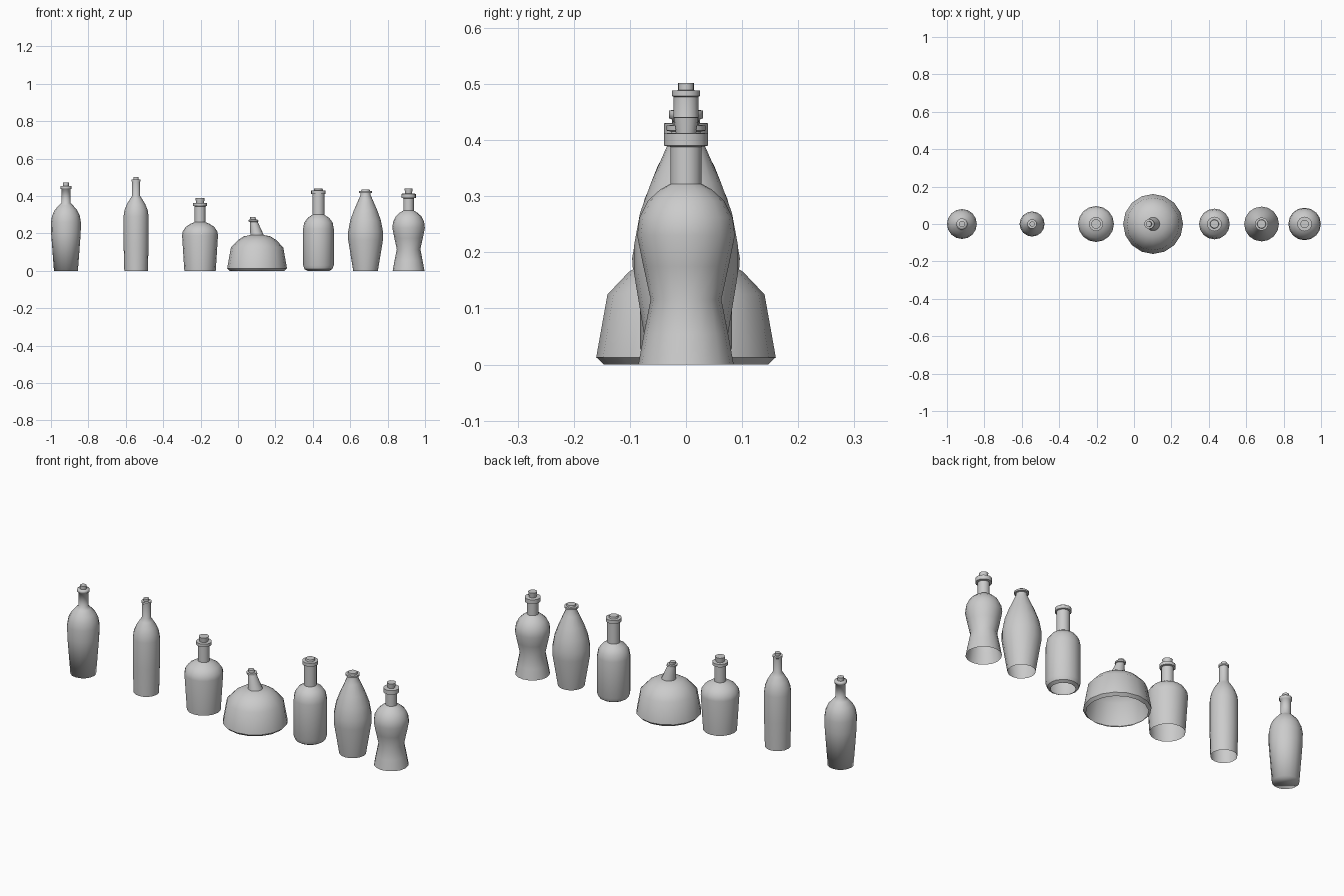
import bpy, bmesh, math

SIDES = 16
glass = bpy.data.materials.new("plain_grey")
glass.diffuse_color = (0.6, 0.6, 0.6, 1)


def lathe(name, x, profile, base=False, top=False, lean=None, angle=35):
    """Spin (radius, height) points round z; lean = (start height, shift per unit height)."""
    bm = bmesh.new()
    rings = []
    for r, z in profile:
        cx = x + (max(0, z - lean[0]) * lean[1] if lean else 0)
        ring = []
        for i in range(SIDES):
            a = 2 * math.pi * i / SIDES
            ring.append(bm.verts.new((cx + r * math.cos(a), r * math.sin(a), z)))
        rings.append(ring)
    for low, high in zip(rings, rings[1:]):
        for i in range(SIDES):
            j = (i + 1) % SIDES
            bm.faces.new((low[i], low[j], high[j], high[i]))
    if base:
        bm.faces.new(rings[0][::-1])
    if top:
        bm.faces.new(rings[-1])
    for f in bm.faces:
        f.smooth = True
    mesh = bpy.data.meshes.new(name)
    bm.to_mesh(mesh)
    bm.free()
    mesh.set_sharp_from_angle(angle=math.radians(angle))
    mesh.materials.append(glass)
    ob = bpy.data.objects.new(name, mesh)
    bpy.context.collection.objects.link(ob)
    return ob


def bottle(name, x, body, neck, lip, stopper, **kw):
    """body: points; neck: (radius, top); lip: (radius, top); stopper: (low r, high r, top)."""
    nr, nz = neck
    lr, lz = lip
    s0, s1, sz = stopper
    lean = kw.get("lean")
    lathe(name, x, body + [(nr, nz), (lr, nz + 0.002), (lr, lz), (s0, lz + 0.001)], **kw)
    lathe(name + "_stopper", x, [(s0, lz), (s1, sz)], top=True, lean=lean)


# tapered bottle with a solid, softly shaded base
bottle("tapered_bottle", -0.92,
       [(0.064, 0), (0.079, 0.20), (0.080, 0.26), (0.074, 0.295), (0.060, 0.325),
        (0.038, 0.35), (0.025, 0.362)],
       (0.025, 0.437), (0.030, 0.453), (0.016, 0.016, 0.472), base=True, angle=89)

# tall slim bottle
bottle("slim_bottle", -0.545,
       [(0.063, 0), (0.067, 0.15), (0.067, 0.29), (0.062, 0.325), (0.050, 0.355),
        (0.033, 0.383), (0.022, 0.40)],
       (0.022, 0.477), (0.025, 0.488), (0.014, 0.014, 0.502))

# wide squat bottle
bottle("squat_bottle", -0.203,
       [(0.084, 0), (0.096, 0.19), (0.092, 0.212), (0.076, 0.235), (0.050, 0.252),
        (0.029, 0.26)],
       (0.029, 0.345), (0.038, 0.363), (0.021, 0.025, 0.39))

# broad dome flask with a leaning neck
bottle("dome_flask", 0.102,
       [(0.146, 0), (0.160, 0.013), (0.140, 0.125), (0.102, 0.165), (0.070, 0.185),
        (0.036, 0.191)],
       (0.021, 0.262), (0.026, 0.273), (0.015, 0.015, 0.287), lean=(0.191, -0.25))

# straight bottle with a chamfered foot
bottle("straight_bottle", 0.43,
       [(0.058, 0), (0.074, 0.009), (0.082, 0.03), (0.082, 0.225), (0.076, 0.258),
        (0.058, 0.283), (0.032, 0.30)],
       (0.032, 0.41), (0.039, 0.43), (0.024, 0.022, 0.441))

# spindle bottle
bottle("spindle_bottle", 0.682,
       [(0.066, 0), (0.093, 0.165), (0.093, 0.21), (0.082, 0.27), (0.062, 0.325),
        (0.038, 0.38), (0.027, 0.405)],
       (0.026, 0.415), (0.035, 0.426), (0.024, 0.022, 0.435))

# narrow-waisted bottle
bottle("waisted_bottle", 0.912,
       [(0.085, 0), (0.075, 0.055), (0.063, 0.116), (0.076, 0.175), (0.087, 0.23),
        (0.083, 0.262), (0.068, 0.292), (0.046, 0.312), (0.028, 0.322)],
       (0.028, 0.388), (0.039, 0.412), (0.018, 0.022, 0.44))
